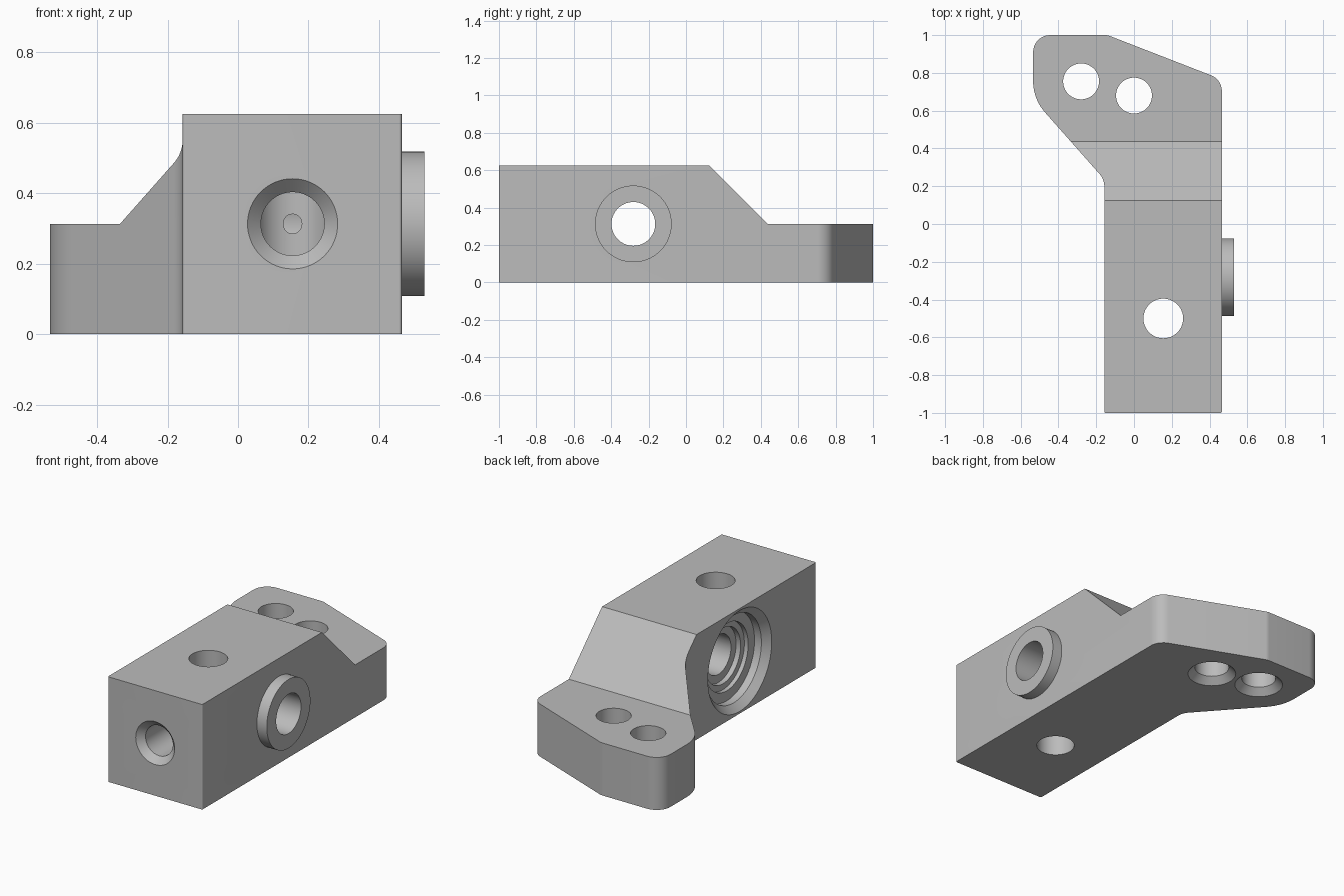
import bpy, bmesh, math
from mathutils import Vector, Matrix

cube = bpy.data.objects.get("Cube")
if cube:
    bpy.data.objects.remove(cube, do_unlink=True)

grey = bpy.data.materials.new("plain grey")
grey.use_nodes = True
grey.diffuse_color = (0.5, 0.5, 0.5, 1)
grey.node_tree.nodes["Principled BSDF"].inputs["Base Color"].default_value = (0.5, 0.5, 0.5, 1)

HEIGHT, MID, BORE_Y = 0.625, 0.313, -0.2815
LEFT, RIGHT, BOSS_END = -0.157, 0.465, 0.53


def finish(name, bm):
    bmesh.ops.recalc_face_normals(bm, faces=bm.faces)
    mesh = bpy.data.meshes.new(name)
    bm.to_mesh(mesh)
    bm.free()
    mesh.materials.append(grey)
    obj = bpy.data.objects.new(name, mesh)
    bpy.context.collection.objects.link(obj)
    return obj


def rounded(corners, steps=10):
    """Outline with each (x, y, radius) corner replaced by an arc."""
    points = []
    for i, (x, y, r) in enumerate(corners):
        p = Vector((x, y))
        a = (Vector(corners[i - 1][:2]) - p).normalized()
        b = (Vector(corners[(i + 1) % len(corners)][:2]) - p).normalized()
        half = a.angle(b) / 2
        centre = p + (a + b).normalized() * r / math.sin(half)
        start = p + a * r / math.tan(half) - centre
        end = p + b * r / math.tan(half) - centre
        sweep = math.pi - 2 * half
        for k in range(steps + 1):
            t = k / steps
            arc = start * math.sin((1 - t) * sweep) + end * math.sin(t * sweep)
            points.append(centre + arc / math.sin(sweep))
    return points


def extrude(name, points, offset):
    bm = bmesh.new()
    face = bm.faces.new([bm.verts.new(p) for p in points])
    new = bmesh.ops.extrude_face_region(bm, geom=[face])["geom"]
    bmesh.ops.translate(bm, vec=offset, verts=[v for v in new if isinstance(v, bmesh.types.BMVert)])
    return finish(name, bm)


def turned(name, profile, origin, axis, sides=64):
    """Solid of revolution from (distance, radius) pairs along an axis."""
    bm = bmesh.new()
    rings = []
    for d, r in profile:
        rings.append([bm.verts.new((r * math.cos(math.tau * i / sides),
                                    r * math.sin(math.tau * i / sides), d)) for i in range(sides)])
    for lower, upper in zip(rings, rings[1:]):
        for i in range(sides):
            j = (i + 1) % sides
            bm.faces.new((lower[i], lower[j], upper[j], upper[i]))
    bm.faces.new(rings[0])
    bm.faces.new(rings[-1])
    turn = Vector((0, 0, 1)).rotation_difference(Vector(axis)).to_matrix().to_4x4()
    bm.transform(Matrix.Translation(origin) @ turn)
    return finish(name, bm)


def combine(body, tool, operation):
    mod = body.modifiers.new(tool.name, "BOOLEAN")
    mod.operation = operation
    mod.solver = "EXACT"
    mod.object = tool
    tool.hide_render = True
    bpy.context.view_layer.objects.active = body
    bpy.ops.object.modifier_apply(modifier=mod.name)
    bpy.data.objects.remove(tool, do_unlink=True)


# Body with the angled mounting foot
outline = rounded([
    (LEFT, -1, 0.008), (RIGHT, -1, 0.008), (RIGHT, 0.765, 0.09), (-0.14, 1, 0.06),
    (-0.534, 1, 0.09), (-0.534, 0.662, 0.25), (LEFT, 0.236, 0.1)])
body = extrude("bracket_body", [(p.x, p.y, 0) for p in outline], (0, 0, HEIGHT))

# Sloped step down to the foot
step = [(0.025, 0.725), (0.4375, 0.3125), (1.2, 0.3125), (1.2, 0.725)]
combine(body, extrude("step_cutter", [(-1, y, z) for y, z in step], (2, 0, 0)), "DIFFERENCE")

# Round boss on the side
boss = turned("side_boss", [(0, 0.205), (0.165, 0.205)], (BOSS_END - 0.165, BORE_Y, MID), (1, 0, 0))
combine(body, boss, "UNION")

# Stepped cross bore
bore = [(-0.02, 0.32), (0.04, 0.26), (0.085, 0.26), (0.085, 0.2), (0.11, 0.2),
        (0.11, 0.165), (0.14, 0.165), (0.14, 0.117), (0.8, 0.117)]
combine(body, turned("bore_cutter", bore, (LEFT, BORE_Y, MID), (1, 0, 0)), "DIFFERENCE")

# Vertical hole and the countersunk front hole that meets it
combine(body, turned("pin_hole_cutter", [(-0.1, 0.105), (0.8, 0.105)],
                     (0.155, -0.5, 0), (0, 0, 1)), "DIFFERENCE")
front = [(-0.02, 0.148), (0.038, 0.09), (0.5, 0.09)]
combine(body, turned("front_hole_cutter", front, (0.155, -1, MID), (0, 1, 0)), "DIFFERENCE")

# Foot screw holes, countersunk underneath
for x, y in ((-0.28, 0.755), (0, 0.68)):
    screw = [(-0.02, 0.154), (0.039, 0.095), (0.5, 0.095)]
    combine(body, turned("screw_hole_cutter", screw, (x, y, 0), (0, 0, 1)), "DIFFERENCE")

bpy.ops.object.select_all(action="DESELECT")
body.select_set(True)
bpy.context.view_layer.objects.active = body
bpy.ops.object.shade_smooth_by_angle(angle=math.radians(25))
